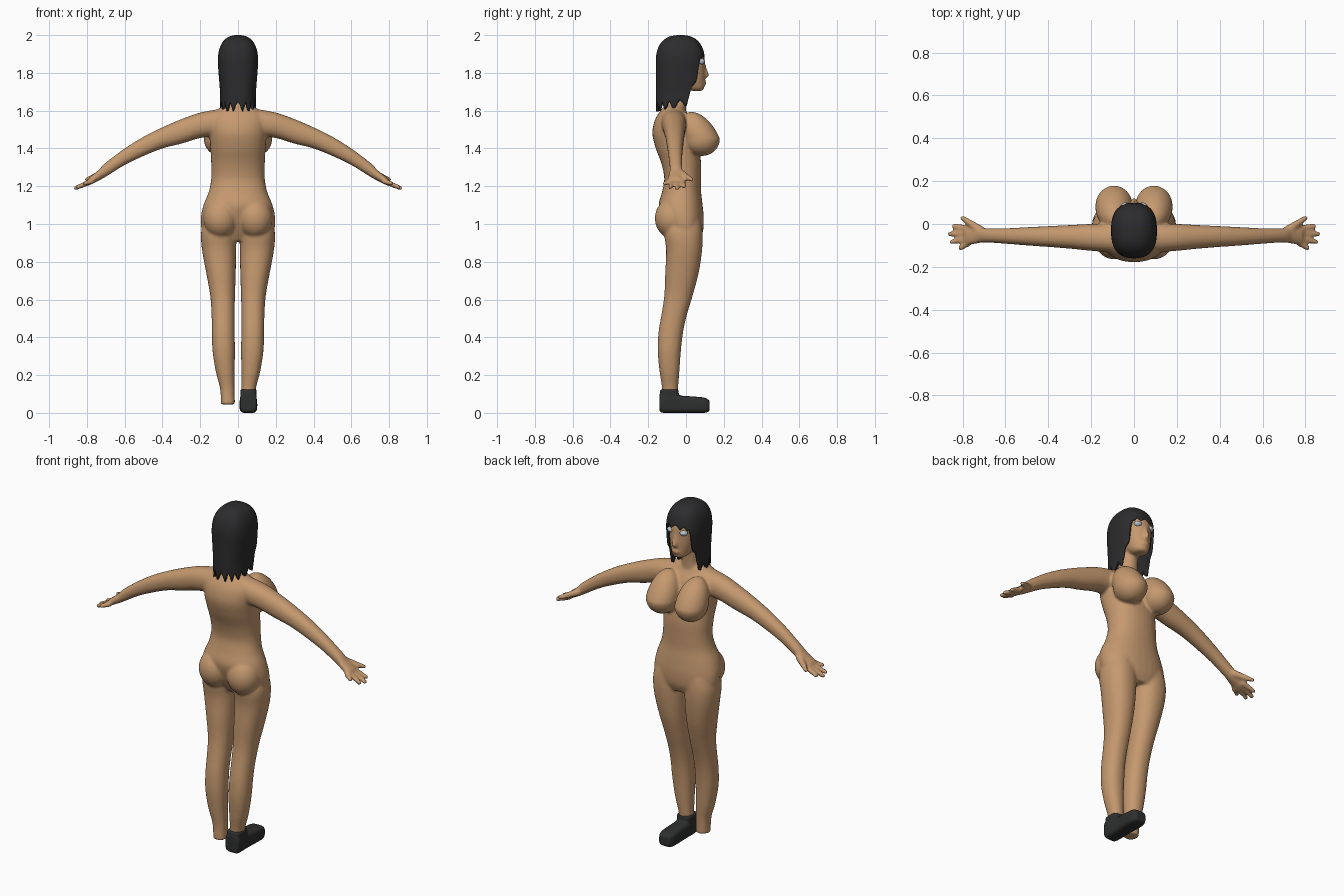
import bpy, bmesh, math
from mathutils import Vector, Matrix

cube = bpy.data.objects.get("Cube")
if cube:
    bpy.data.objects.remove(cube, do_unlink=True)


def material(name, color):
    mat = bpy.data.materials.new(name)
    mat.use_nodes = True
    mat.diffuse_color = color
    mat.node_tree.nodes["Principled BSDF"].inputs["Base Color"].default_value = color
    return mat


skin = material("skin tan", (0.56, 0.32, 0.16, 1))
black = material("hair black", (0.025, 0.025, 0.027, 1))
leather = material("shoe charcoal", (0.027, 0.028, 0.028, 1))
eye_grey = material("eye grey", (0.5, 0.55, 0.62, 1))


def spline(rows, steps=4):
    """Smoothly interpolate section rows."""
    out = []
    for i in range(len(rows) - 1):
        p0, p1, p2, p3 = (rows[min(max(i + k, 0), len(rows) - 1)] for k in (-1, 0, 1, 2))
        for s in range(steps):
            t = s / steps
            out.append([b + t * ((c - a) + t * (2*a - 5*b + 4*c - d + t * (3*b - a - 3*c + d))) / 2
                        for a, b, c, d in zip(p0, p1, p2, p3)])
    return out + [list(rows[-1])]


def power(v, n):
    return math.copysign(abs(v) ** (2 / n), v)


def loft(bm, axis, rows, side=1, n=2.2, sides=32):
    """Closed loft along an axis; rows hold position and cross-section bounds."""
    rings = []
    for pos, a0, a1, b0, b1 in spline(rows):
        ring = []
        for k in range(sides):
            ang = math.tau * k / sides
            co = [0, 0, 0]
            co[axis] = pos
            co[(axis + 1) % 3] = (a0 + a1 + (a1 - a0) * power(math.cos(ang), n)) / 2
            co[(axis + 2) % 3] = (b0 + b1 + (b1 - b0) * power(math.sin(ang), n)) / 2
            co[0] *= side
            ring.append(bm.verts.new(co))
        rings.append(ring)
    for low, high in zip(rings, rings[1:]):
        for k in range(sides):
            j = (k + 1) % sides
            bm.faces.new((low[k], low[j], high[j], high[k]))
    bm.faces.new(rings[0][::-1])
    bm.faces.new(rings[-1])


def central(bm, rows, **kw):
    loft(bm, 2, [(z, -w, w, y0, y1) for z, w, y0, y1 in rows], **kw)


def ball(bm, center, radii):
    mat = Matrix.Translation(center) @ Matrix.Diagonal((*radii, 1))
    return bmesh.ops.create_uvsphere(bm, u_segments=24, v_segments=16, radius=1, matrix=mat)["verts"]


def finger(bm, base, tip, r0, r1):
    base, tip = Vector(base), Vector(tip)
    d = tip - base
    mat = Matrix.Translation((base + tip) / 2) @ d.to_track_quat("Z", "Y").to_matrix().to_4x4()
    bmesh.ops.create_cone(bm, cap_ends=True, segments=12, radius1=r0, radius2=r1,
                          depth=d.length, matrix=mat)
    ball(bm, tip, (r1, r1, r1))


def finish(bm, name, mat, voxel=0, smooth=4):
    bmesh.ops.recalc_face_normals(bm, faces=bm.faces)
    mesh = bpy.data.meshes.new(name)
    for f in bm.faces:
        f.smooth = True
    bm.to_mesh(mesh)
    bm.free()
    mesh.materials.append(mat)
    ob = bpy.data.objects.new(name, mesh)
    bpy.context.collection.objects.link(ob)
    if voxel:
        rm = ob.modifiers.new("blend", "REMESH")
        rm.mode, rm.voxel_size, rm.use_smooth_shade = "VOXEL", voxel, True
        sm = ob.modifiers.new("soften", "SMOOTH")
        sm.factor, sm.iterations = 0.5, smooth
    return ob


# Torso: height, half width, back, front
body = bmesh.new()
central(body, [(0.91, 0.15, -0.07, 0.07), (0.96, 0.19, -0.10, 0.09), (1.03, 0.197, -0.13, 0.094),
               (1.1, 0.183, -0.145, 0.088), (1.17, 0.155, -0.127, 0.08), (1.24, 0.142, -0.115, 0.08),
               (1.32, 0.142, -0.13, 0.08), (1.4, 0.146, -0.16, 0.07), (1.48, 0.152, -0.178, 0.055),
               (1.55, 0.15, -0.165, 0.03), (1.6, 0.12, -0.135, 0), (1.63, 0.06, -0.11, -0.01)])
# Neck and head
central(body, [(1.57, 0.07, -0.12, 0), (1.65, 0.05, -0.105, 0), (1.76, 0.05, -0.1, 0.01)])
central(body, [(1.705, 0.025, 0.03, 0.085), (1.72, 0.045, -0.01, 0.096), (1.77, 0.066, -0.07, 0.1),
               (1.83, 0.078, -0.1, 0.1), (1.89, 0.082, -0.12, 0.096), (1.94, 0.07, -0.1, 0.06),
               (1.97, 0.04, -0.07, 0.02)])
# Nose and lips
loft(body, 2, [(1.775, -0.014, 0.014, 0.08, 0.112), (1.79, -0.016, 0.016, 0.08, 0.122),
               (1.82, -0.01, 0.01, 0.08, 0.112), (1.86, -0.007, 0.007, 0.07, 0.1)])
ball(body, (0, 0.096, 1.747), (0.024, 0.012, 0.012))

for s in (1, -1):
    # Chest: round below, drawn up and back toward the shoulder
    for v in ball(body, (s * 0.093, 0.082, 1.45), (0.088, 0.098, 0.09)):
        up = max(v.co.z - 1.45, 0)
        v.co.z += up * 0.6
        v.co.y -= up * 0.6
    # Hips
    ball(body, (s * 0.092, -0.075, 1.03), (0.092, 0.09, 0.105))
    # Leg
    loft(body, 2, [(0.045, 0.016, 0.09, -0.127, -0.045), (0.13, 0.018, 0.095, -0.127, -0.042),
                   (0.22, 0.018, 0.118, -0.14, -0.035), (0.33, 0.016, 0.135, -0.15, -0.027),
                   (0.43, 0.018, 0.138, -0.145, -0.015), (0.52, 0.018, 0.14, -0.13, 0.005),
                   (0.62, 0.016, 0.147, -0.115, 0.035), (0.74, 0.012, 0.168, -0.11, 0.067),
                   (0.86, 0.01, 0.19, -0.105, 0.085), (0.95, 0.008, 0.196, -0.115, 0.088),
                   (1.02, 0.01, 0.18, -0.1, 0.08)], side=s)
    # Arm and palm: bounds across depth and height
    loft(body, 0, [(0.08, -0.135, 0, 1.47, 1.612), (0.2, -0.125, 0, 1.455, 1.59),
                   (0.3, -0.115, -0.005, 1.425, 1.555), (0.4, -0.107, -0.01, 1.4, 1.512),
                   (0.5, -0.1, -0.015, 1.36, 1.462), (0.6, -0.092, -0.02, 1.312, 1.4),
                   (0.7, -0.086, -0.02, 1.25, 1.325), (0.74, -0.093, -0.014, 1.228, 1.284),
                   (0.79, -0.1, -0.01, 1.205, 1.245)], side=s)
    # Fingers and thumb
    for y0, x1, y1 in [(-0.02, 0.84, -0.01), (-0.042, 0.86, -0.047),
                       (-0.066, 0.85, -0.084), (-0.088, 0.81, -0.112)]:
        finger(body, (s * 0.77, y0, 1.228), (s * x1, y1, 1.245 - (x1 - 0.75) / 2), 0.016, 0.012)
    finger(body, (s * 0.715, -0.03, 1.27), (s * 0.8, 0.028, 1.235), 0.022, 0.012)
finish(body, "body", skin, voxel=0.008)

# Eyes
for s, label in ((1, "left"), (-1, "right")):
    bm = bmesh.new()
    ball(bm, (s * 0.04, 0.08, 1.86), (0.023, 0.02, 0.016))
    finish(bm, label + "_eye", eye_grey)

# Single ankle shoe on the left foot
shoe = bmesh.new()
loft(shoe, 1, [(-0.14, 0.01, 0.1, 0.014, 0.094), (-0.12, 0, 0.105, 0.01, 0.1),
               (-0.03, 0, 0.092, 0.01, 0.099), (0.05, 0, 0.086, 0.008, 0.102),
               (0.1, 0, 0.08, 0.012, 0.1), (0.125, 0.01, 0.065, 0.024, 0.088)], n=4)
loft(shoe, 2, [(0.03, 0.012, 0.098, -0.138, -0.035), (0.09, 0.012, 0.098, -0.138, -0.038),
               (0.125, 0.012, 0.098, -0.137, -0.04)], n=4)
finish(shoe, "left_shoe", leather, voxel=0.006, smooth=3)

# Hair: hem height follows the angle from the face, with pointed locks
hem = [(0, 1.885), (38, 1.88), (52, 1.77), (70, 1.7), (82, 1.61), (180, 1.6)]


def hem_height(deg):
    for (a, za), (b, zb) in zip(hem, hem[1:]):
        if deg <= b:
            return za + (zb - za) * (deg - a) / (b - a)
    return hem[-1][1]


hair = bmesh.new()
columns, layers = 160, 26
grid = []
for c in range(columns):
    ang = math.tau * (c / columns - 0.5)
    deg = abs(math.degrees(ang))
    lock = abs((deg / 22.5) % 1 - 0.5) * (0.1 if deg > 75 else 0.04)
    low = hem_height(deg) + lock - 0.005
    strip = []
    for r in range(1, layers + 1):
        z = 2 - (2 - low) * (r / layers) ** 2
        dome = max(z - 1.85, 0) / 0.15
        scale = (1 - dome ** 2.5) ** (1 / 2.5)
        width = 0.107 - 0.012 * min(max((1.85 - z) / 0.15, 0), 1)
        strip.append(hair.verts.new((width * scale * power(math.sin(ang), 2.5),
                                     -0.03 + 0.13 * scale * power(math.cos(ang), 2.5), z)))
    grid.append(strip)
crown = hair.verts.new((0, -0.03, 2))
for c in range(columns):
    one, two = grid[c], grid[(c + 1) % columns]
    hair.faces.new((crown, one[0], two[0]))
    for r in range(layers - 1):
        hair.faces.new((one[r], one[r + 1], two[r + 1], two[r]))
hair_ob = finish(hair, "hair", black)
shell = hair_ob.modifiers.new("thickness", "SOLIDIFY")
shell.thickness, shell.offset = 0.014, -1
